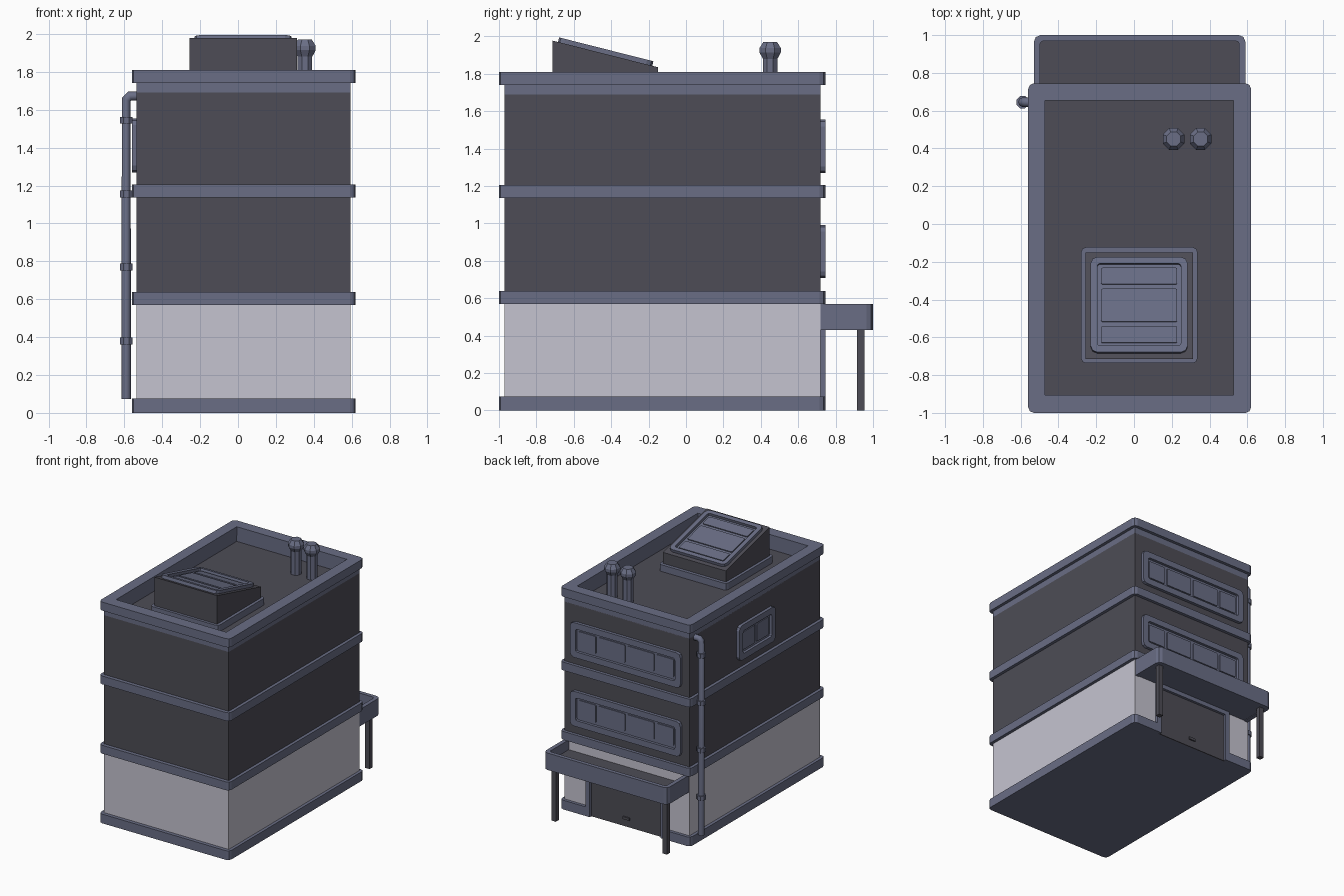
import bpy, bmesh, math
from mathutils import Matrix, Vector

if "Cube" in bpy.data.objects:
    bpy.data.objects.remove(bpy.data.objects["Cube"])


def material(name, rgb):
    m = bpy.data.materials.new(name)
    m.diffuse_color = (*rgb, 1)
    m.use_nodes = True
    m.node_tree.nodes["Principled BSDF"].inputs["Base Color"].default_value = m.diffuse_color
    return m


TRIM = material("slate blue trim", (0.142, 0.155, 0.235))
DARK = material("charcoal wall", (0.075, 0.073, 0.092))
PALE = material("pale grey wall", (0.56, 0.55, 0.63))


def finish(name, bm, mat, matrix=None):
    bmesh.ops.recalc_face_normals(bm, faces=bm.faces)
    me = bpy.data.meshes.new(name)
    bm.to_mesh(me)
    bm.free()
    me.materials.append(mat)
    ob = bpy.data.objects.new(name, me)
    if matrix is not None:
        ob.matrix_world = matrix
    bpy.context.collection.objects.link(ob)
    return ob


def rect(x0, x1, y0, y1, r=0.0):
    """Rectangle outline, corners softened with two short edges when r > 0."""
    if r == 0:
        return [(x0, y0), (x1, y0), (x1, y1), (x0, y1)]
    pts = []
    corners = [(x0 + r, y0 + r, 180), (x1 - r, y0 + r, 270), (x1 - r, y1 - r, 0), (x0 + r, y1 - r, 90)]
    for cx, cy, a in corners:
        for d in (0, 45, 90):
            t = math.radians(a + d)
            pts.append((cx + r * math.cos(t), cy + r * math.sin(t)))
    return pts


def prism(name, pts, z0, z1, mat, matrix=None):
    bm = bmesh.new()
    f = bm.faces.new([bm.verts.new((x, y, z0)) for x, y in pts])
    ext = bmesh.ops.extrude_face_region(bm, geom=[f])
    top = [v for v in ext["geom"] if isinstance(v, bmesh.types.BMVert)]
    bmesh.ops.translate(bm, verts=top, vec=(0, 0, z1 - z0))
    return finish(name, bm, mat, matrix)


def ring(name, outer, inner, z0, z1, mat, matrix=None):
    bm = bmesh.new()
    loops = [[bm.verts.new((x, y, z)) for x, y in pts]
             for pts, z in ((outer, z0), (outer, z1), (inner, z1), (inner, z0))]
    n = len(outer)
    for k in range(4):
        a, b = loops[k], loops[(k + 1) % 4]
        for i in range(n):
            j = (i + 1) % n
            bm.faces.new((a[i], a[j], b[j], b[i]))
    return finish(name, bm, mat, matrix)


def lathe(name, x, y, profile, mat, sides=8):
    """Stacked low-poly turned shape from (radius, height) pairs."""
    bm = bmesh.new()
    rows = []
    for r, z in profile:
        rows.append([bm.verts.new((x + r * math.cos((i + .5) * math.tau / sides),
                                   y + r * math.sin((i + .5) * math.tau / sides), z))
                     for i in range(sides)])
    for a, b in zip(rows, rows[1:]):
        for i in range(sides):
            j = (i + 1) % sides
            bm.faces.new((a[i], a[j], b[j], b[i]))
    bm.faces.new(rows[0])
    bm.faces.new(rows[-1])
    return finish(name, bm, mat)


def window(name, w, h, panes, border, matrix):
    """Framed window facing local +z; panes are relative widths along local x."""
    a, b = w / 2, h / 2
    c, d = a - border, b - border
    ring(name + "_frame", rect(-a, a, -b, b, 0.035), rect(-c, c, -d, d, 0.015), 0, 0.025, TRIM, matrix)
    prism(name + "_backing", rect(-c, c, -d, d), -0.004, 0.003, TRIM, matrix)
    gap, margin = 0.025, 0.02
    unit = (2 * (c - margin) - gap * (len(panes) - 1)) / sum(panes)
    x = -c + margin
    for i, p in enumerate(panes):
        prism(f"{name}_pane_{i + 1}", rect(x, x + p * unit, -d + margin, d - margin, 0.008),
              0.003, 0.011, TRIM, matrix)
        x += p * unit + gap


# Footprints: wall and projecting trim
X0, X1, Y0, Y1 = -0.535, 0.595, -0.97, 0.72
TX0, TX1, TY0, TY1 = -0.56, 0.62, -1.0, 0.745
CX = 0.03
DOOR = (-0.33, 0.39)

# Storeys
prism("ground_floor_wall", rect(X0, X1, Y0, Y1), 0.01, 0.6, PALE)
prism("upper_floor_wall", rect(X0, X1, Y0, Y1), 0.6, 1.69, DARK)

# Base plinth, notched for the rear door
plinth = rect(TX0, TX1, TY0, TY1, 0.03)
notch = [(DOOR[1], TY1), (DOOR[1], Y1), (DOOR[0], Y1), (DOOR[0], TY1)]
prism("base_plinth", plinth[:9] + notch + plinth[9:], 0, 0.075, TRIM)

# Floor bands
for i, z in enumerate((0.57, 1.137)):
    prism(f"floor_band_{i + 1}", rect(TX0, TX1, TY0, TY1, 0.03), z, z + 0.068, TRIM)

# Roof parapet
hole = (-0.47, 0.527, -0.905, 0.655)
ring("parapet_wall", rect(X0, X1, Y0, Y1), rect(*hole), 1.685, 1.745, TRIM)
ring("parapet_coping", rect(TX0, TX1, TY0, TY1, 0.03), rect(*hole, 0.001), 1.74, 1.81, TRIM)

# Rear and side windows
rear = Matrix.Rotation(math.pi, 4, 'Z') @ Matrix.Rotation(math.pi / 2, 4, 'X')
for nm, z in (("lower_rear_window", 0.85), ("upper_rear_window", 1.412)):
    window(nm, 1.0, 0.285, (0.65, 1, 1, 0.65), 0.05, Matrix.Translation((CX, Y1, z)) @ rear)
side = Matrix.Rotation(-math.pi / 2, 4, 'Z') @ Matrix.Rotation(math.pi / 2, 4, 'X')
window("side_window", 0.47, 0.285, (1, 1), 0.05, Matrix.Translation((X0, -0.125, 1.412)) @ side)

# Rear door with surround and handle
prism("door_panel", rect(DOOR[0] + 0.03, DOOR[1] - 0.03, Y1 - 0.005, Y1 + 0.004), 0, 0.41, DARK)
for nm, a in (("left", DOOR[0]), ("right", DOOR[1] - 0.04)):
    prism(f"door_jamb_{nm}", rect(a, a + 0.04, Y1 - 0.005, TY1), 0, 0.44, TRIM)
prism("door_lintel", rect(*DOOR, Y1 - 0.005, TY1), 0.4, 0.44, TRIM)
prism("door_handle", rect(CX - 0.03, CX + 0.03, Y1, Y1 + 0.015), 0.06, 0.08, DARK)

# Canopy tray on two posts
o = rect(-0.53, 0.59, 0.6, 1.0, 0.035)[6:]
i_ = rect(-0.497, 0.557, 0.6, 0.968, 0.015)[6:]
# keep only the outward corners and run both sides back to the wall
tray = [(0.59, Y1)] + o + [(-0.53, Y1), (-0.497, Y1)] + i_[::-1] + [(0.557, Y1)]
prism("canopy_rim", tray, 0.43, 0.568, TRIM)
prism("canopy_base", rect(-0.51, 0.57, Y1 - 0.005, 0.98), 0.435, 0.48, TRIM)
prism("canopy_floor", rect(-0.498, 0.558, Y1 - 0.005, 0.969), 0.48, 0.488, DARK)
for nm, x in (("left", -0.475), ("right", 0.53)):
    prism(f"canopy_post_{nm}", rect(x - 0.02, x + 0.02, 0.915, 0.955), 0, 0.44, DARK)

# Sloped skylight
sx0, sx1, sy0, sy1 = -0.257, 0.312, -0.715, -0.15
prism("skylight_curb", rect(-0.28, 0.336, -0.737, -0.123, 0.025), 1.685, 1.745, TRIM)
box = prism("skylight_box", rect(sx0, sx1, sy0, sy1), 1.69, 1.978, DARK)
for v in box.data.vertices:
    if v.co.z > 1.8 and v.co.y > -0.4:
        v.co.z = 1.835
tilt = math.atan2(1.978 - 1.835, sy1 - sy0)
mat = (Matrix.Translation((0.027, (sy0 + sy1) / 2, (1.978 + 1.835) / 2))
       @ Matrix.Rotation(-tilt, 4, 'X') @ Matrix.Rotation(math.pi / 2, 4, 'Z'))
window("skylight", 0.52, 0.513, (1, 2, 1), 0.035, mat)

# Roof vents
for i, x in enumerate((0.21, 0.353)):
    lathe(f"roof_vent_{i + 1}", x, 0.45,
          [(0.042, 1.685), (0.042, 1.88), (0.062, 1.915), (0.062, 1.937), (0.04, 1.97)], TRIM)

# Drainpipe with elbow and collars
px, py = -0.59, 0.645
cu = bpy.data.curves.new("drainpipe", 'CURVE')
cu.dimensions = '3D'
cu.bevel_depth = 0.025
cu.bevel_resolution = 2
cu.use_fill_caps = True
path = [(X0 + 0.01, py, 1.672), (px + 0.018, py, 1.672), (px, py, 1.654), (px, py, 0.072)]
sp = cu.splines.new('POLY')
sp.points.add(len(path) - 1)
for p, co in zip(sp.points, path):
    p.co = (*co, 1)
cu.materials.append(TRIM)
pipe = bpy.data.objects.new("drainpipe", cu)
bpy.context.collection.objects.link(pipe)
for i, z in enumerate((0.38, 0.77, 1.155, 1.545)):
    lathe(f"pipe_collar_{i + 1}", px, py, [(0.035, z - 0.018), (0.035, z + 0.018)], TRIM)
